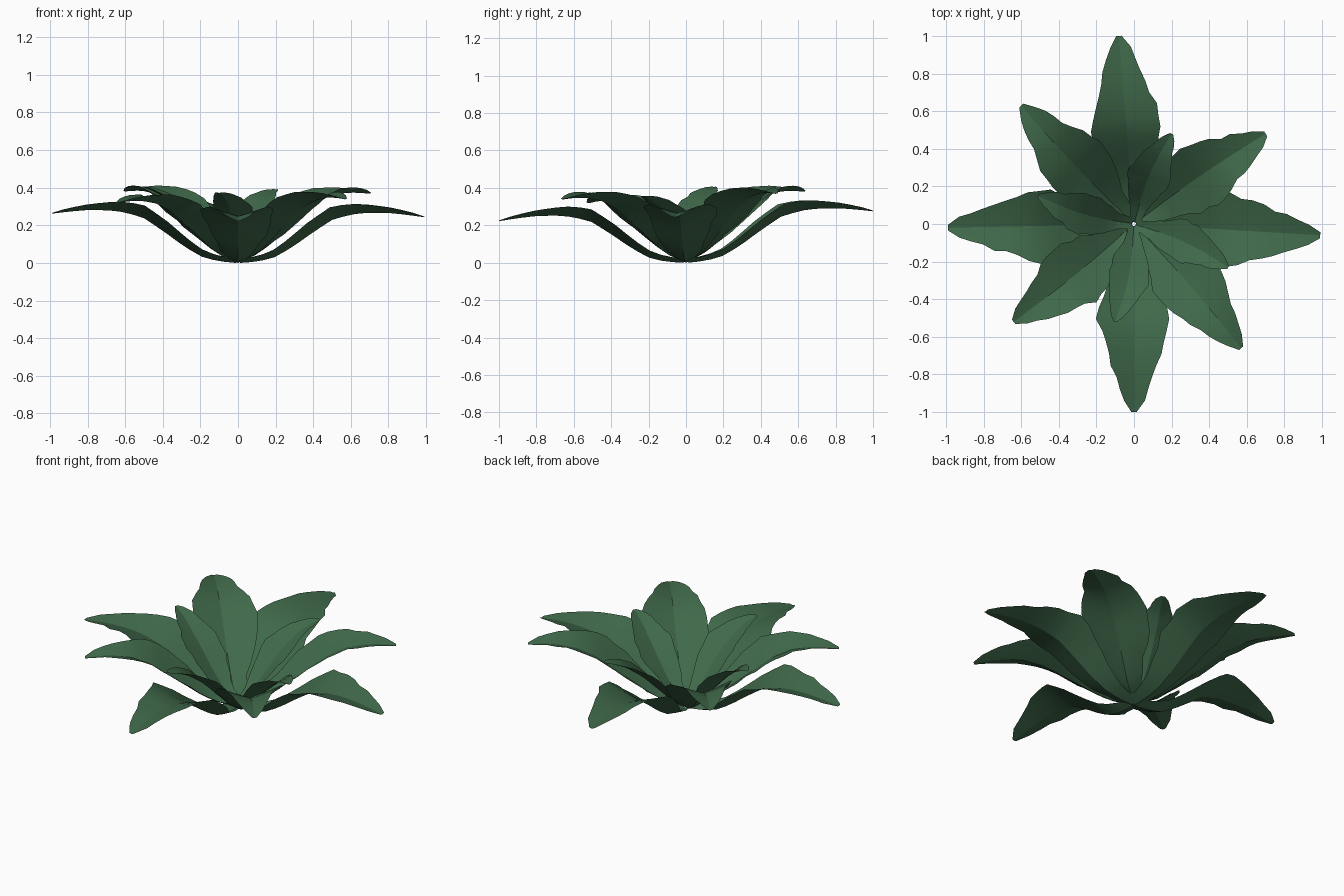
import bpy, bmesh, random
from math import radians, sin, pi
from mathutils import Vector

cube = bpy.data.objects.get("Cube")
if cube:
    bpy.data.objects.remove(cube)
random.seed(4)

green = bpy.data.materials.new("leaf_green")
green.use_nodes = True
colour = (0.05, 0.14, 0.068, 1)
green.diffuse_color = colour
bsdf = green.node_tree.nodes["Principled BSDF"]
bsdf.inputs["Base Color"].default_value = colour
bsdf.inputs["Roughness"].default_value = 0.8


def sample(points, t):
    """Linear lookup in a list of (position, value) pairs."""
    for (a, u), (b, v) in zip(points, points[1:]):
        if t <= b:
            return u + (v - u) * (t - a) / (b - a)
    return points[-1][1]


# Half width along the leaf, as a share of its widest point
WIDTH = [(0, .25), (.1, .34), (.22, .55), (.36, .89), (.5, 1), (.6, .9),
         (.7, .71), (.8, .55), (.9, .38), (.97, .22), (1, .08)]
ROWS = 16
ACROSS = (-1, -.5, 0, .5, 1)


def leaf(name, tip, half_width, rib, fold, bow):
    """Folded leaf from the centre to tip; rib lists height along its length."""
    reach = Vector(tip[:2])
    length = reach.length
    out = reach / length
    side = Vector((-out.y, out.x))
    tilt = tip[2] - rib[-1][1]
    bm = bmesh.new()
    rows = []
    for i in range(ROWS + 1):
        t = i / ROWS
        w = half_width * sample(WIDTH, t)
        wave = {s: 1 + random.uniform(-.08, .08) for s in (-1, 1)}
        centre = out * (.01 + (length - .01) * t) + side * bow * sin(pi * t)
        row = []
        for s in ACROSS:
            p = centre + side * s * w * wave[-1 if s < 0 else 1]
            # The fold flattens out towards the tip
            lift = fold * (1.35 - .6 * t) * w * abs(s) ** 1.15
            z = sample(rib, t) + tilt * t + lift
            row.append(bm.verts.new((p.x, p.y, z)))
        rows.append(row)
    for a, b in zip(rows, rows[1:]):
        for j in range(len(ACROSS) - 1):
            bm.faces.new((a[j + 1], a[j], b[j], b[j + 1]))
    mesh = bpy.data.meshes.new(name)
    bm.to_mesh(mesh)
    bm.free()
    mesh.materials.append(green)
    obj = bpy.data.objects.new(name, mesh)
    bpy.context.collection.objects.link(obj)
    bpy.ops.object.select_all(action='DESELECT')
    obj.select_set(True)
    bpy.context.view_layer.objects.active = obj
    bpy.ops.object.shade_smooth_by_angle(angle=radians(24))


# Three whorls: tips, half width, rib heights, fold, sideways bow
WHORLS = {
    "outer_leaf": ([(.99, -.06, .243), (-.08, 1, .275),
                    (-.99, -.02, .262), (0, -1, .222)], .188,
                   [(0, 0), (.1, .008), (.2, .035), (.3, .097), (.4, .168), (.5, .232),
                    (.6, .262), (.7, .272), (.8, .272), (.9, .263), (1, .25)],
                   .34, 0),
    "middle_leaf": ([(.7, .48, .368), (-.6, .63, .38),
                     (-.64, -.52, .318), (.57, -.66, .338)], .175,
                    [(0, .01), (.1, .03), (.22, .085), (.4, .2), (.55, .295),
                     (.68, .347), (.8, .368), (.9, .372), (1, .365)], .39, .012),
    "inner_leaf": ([(.2, .48, .39), (-.51, .15, .405),
                    (-.1, -.52, .372), (.5, -.23, .355)], .112,
                   [(0, .02), (.15, .055), (.35, .155), (.55, .255),
                    (.75, .33), (.9, .365), (1, .38)], .38, .025),
}
for name, (tips, half_width, rib, fold, bow) in WHORLS.items():
    for k, tip in enumerate(tips):
        leaf(f"{name}_{k + 1}", tip, half_width, rib, fold, bow)
